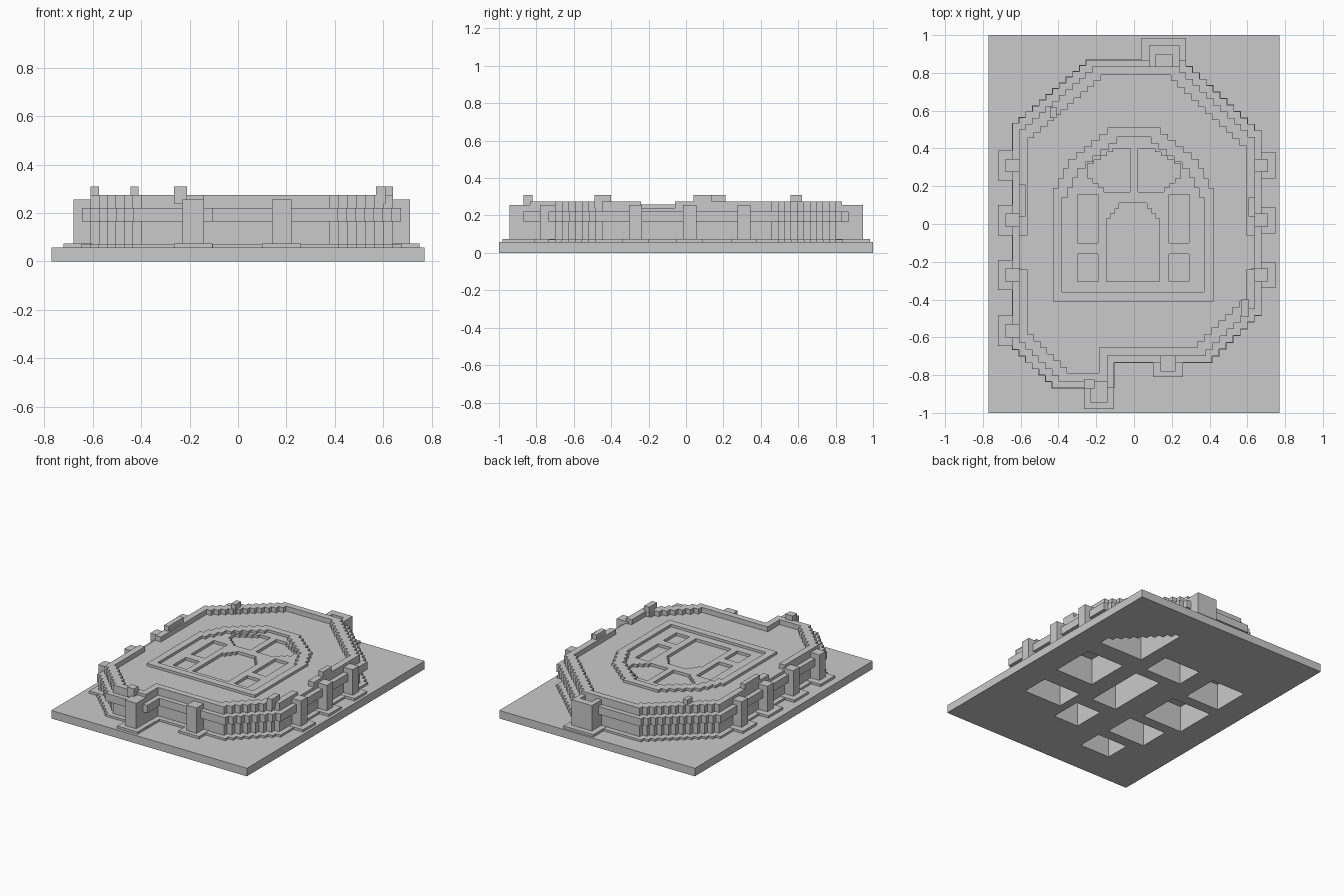
import bpy, bmesh

if "Cube" in bpy.data.objects:
    bpy.data.objects.remove(bpy.data.objects["Cube"], do_unlink=True)

GREY = (0.59, 0.59, 0.59, 1)
stone = bpy.data.materials.new("stone_grey")
stone.use_nodes = True
stone.diffuse_color = GREY
stone.node_tree.nodes["Principled BSDF"].inputs["Base Color"].default_value = GREY

ROOF, PARAPET, PILLAR = 0.24, 0.275, 0.255


def rect(x0, x1, y0, y1):
    return [(x0, y0), (x1, y0), (x1, y1), (x0, y1)]


def stair(p, q, n, x_first):
    """Stepped run of points from p to q."""
    dx, dy = (q[0] - p[0]) / n, (q[1] - p[1]) / n
    pts = [p]
    for i in range(n):
        x, y = pts[-1]
        pts += [(x + dx, y) if x_first else (x, y + dy), (x + dx, y + dy)]
    return pts


def sign(v):
    return 0 if abs(v) < 1e-6 else (1 if v > 0 else -1)


def offset(pts, d):
    """Grow a counter-clockwise right-angled outline by d."""
    out = []
    for i, (x, y) in enumerate(pts):
        (ax, ay), (bx, by) = pts[i - 1], pts[(i + 1) % len(pts)]
        nx = sign(sign(y - ay) + sign(by - y))
        ny = sign(sign(ax - x) + sign(x - bx))
        out.append((x + d * nx, y + d * ny))
    return out


def prism(name, outlines, z0, z1):
    bm = bmesh.new()
    for pts in outlines:
        face = bm.faces.new([bm.verts.new((x, y, z0)) for x, y in pts])
        up = bmesh.ops.extrude_face_region(bm, geom=[face])["geom"]
        verts = [g for g in up if isinstance(g, bmesh.types.BMVert)]
        bmesh.ops.translate(bm, verts=verts, vec=(0, 0, z1 - z0))
    bmesh.ops.recalc_face_normals(bm, faces=bm.faces)
    mesh = bpy.data.meshes.new(name)
    bm.to_mesh(mesh)
    bm.free()
    mesh.materials.append(stone)
    obj = bpy.data.objects.new(name, mesh)
    bpy.context.scene.collection.objects.link(obj)
    return obj


def carve(obj, outlines, z0, z1):
    """Cut prisms out of an object one by one and keep the plain mesh."""
    for pts in outlines:
        cutter = prism("cutter", [pts], z0, z1)
        cutter.hide_render = True
        mod = obj.modifiers.new("carve", "BOOLEAN")
        mod.operation, mod.solver, mod.object = "DIFFERENCE", "EXACT", cutter
        bpy.context.view_layer.update()
        graph = bpy.context.evaluated_depsgraph_get()
        mesh = bpy.data.meshes.new_from_object(obj.evaluated_get(graph))
        obj.modifiers.clear()
        obj.data = mesh
        bpy.data.objects.remove(cutter, do_unlink=True)


# Stepped outline of the fort wall
wall_line = [(-0.14, -0.835), (-0.14, -0.70)]
wall_line += stair((0.38, -0.70), (0.64, -0.45), 7, False)
wall_line += stair((0.64, 0.46), (0.24, 0.835), 11, True)
wall_line += stair((-0.22, 0.835), (-0.61, 0.50), 11, False)
wall_line += stair((-0.61, -0.63), (-0.40, -0.835), 6, True)

# Rooms open to the underside
rooms = [
    [(0.24, 0.36), (0.59, 0.36)] + stair((0.59, 0.40), (0.24, 0.76), 9, False),
    rect(0.28, 0.58, -0.10, 0.22), rect(0.26, 0.56, -0.45, -0.25),
    rect(0.0, 0.20, -0.58, -0.35), rect(-0.05, 0.15, -0.25, 0.20),
    rect(-0.16, 0.13, 0.28, 0.48), rect(-0.57, -0.30, 0.18, 0.45),
    rect(-0.57, -0.25, -0.20, 0.10), rect(-0.50, -0.20, -0.50, -0.28),
    rect(-0.42, -0.18, -0.76, -0.58),
]
base = prism("base_plate", [rect(-0.77, 0.77, -1, 1)], 0, 0.057)
footing = prism("footing", [offset(wall_line, 0.036)], 0.05, 0.072)
wall = prism("wall", [wall_line], 0.05, ROOF)
band = prism("wall_band", [offset(wall_line, 0.034)], 0.165, 0.22)
for layer in (base, footing, wall, band):
    carve(layer, rooms, -0.1, 0.19)

# Parapet ring with gaps on the long sides
parapet = prism("parapet", [wall_line], ROOF, PARAPET)
gaps = [rect(-0.7, -0.5, -0.24, -0.06), rect(0.5, 0.7, -0.24, -0.06)]
carve(parapet, [offset(wall_line, -0.045)] + gaps, 0.2, 0.3)

# Raised merlons
merlons = [rect(-0.61, -0.575, 0.04, 0.21), rect(0.605, 0.64, 0.04, 0.14),
           rect(-0.445, -0.41, 0.56, 0.62), rect(0.57, 0.61, -0.49, -0.40),
           rect(-0.265, -0.21, -0.87, -0.82)]
prism("merlons", merlons, ROOF, 0.31)

# Buttress pillars with wider feet
pillars, feet = [], []
for y in (0.31, 0.02, -0.27):
    pillars.append(rect(0.62, 0.71, y - 0.035, y + 0.035))
    feet.append(rect(0.62, 0.75, y - 0.07, y + 0.07))
for y in (0.31, 0.02, -0.27, -0.565):
    pillars.append(rect(-0.68, -0.60, y - 0.035, y + 0.035))
    feet.append(rect(-0.72, -0.60, y - 0.08, y + 0.08))
pillars += [rect(0.14, 0.22, -0.78, -0.68), rect(-0.23, -0.14, -0.945, -0.82)]
feet += [rect(0.10, 0.26, -0.81, -0.68), rect(-0.265, -0.105, -0.98, -0.78)]
feet.append(rect(0.04, 0.275, 0.80, 0.985))
prism("pillars", pillars, 0.05, PILLAR)
prism("pillar_feet", feet, 0.05, 0.074)

# Back turret with a small well
turret = prism("back_turret", [rect(0.08, 0.24, 0.81, 0.945)], 0.05, PILLAR)
carve(turret, [rect(0.115, 0.205, 0.835, 0.895)], 0.22, 0.3)

# Arched rim on the roof around the sunken courts
rim_line = [(-0.43, -0.41), (0.42, -0.41)]
rim_line += stair((0.42, 0.19), (0.345, 0.345), 3, True)
rim_line += stair((0.345, 0.345), (0.14, 0.51), 5, True)[1:]
rim_line += stair((-0.14, 0.51), (-0.35, 0.345), 5, False)
rim_line += stair((-0.35, 0.345), (-0.43, 0.19), 3, False)[1:]
rim = prism("court_rim", [rim_line], ROOF, 0.258)
carve(rim, [offset(rim_line, -0.05)], 0.2, 0.3)

courts = [
    [(-0.145, -0.305), (0.135, -0.305)] + stair((0.135, 0.03), (0.07, 0.11), 3, True)
    + stair((-0.08, 0.11), (-0.145, 0.03), 3, False)]
for x0, x1 in ((-0.30, -0.19), (0.185, 0.29)):
    courts += [rect(x0, x1, -0.305, -0.16), rect(x0, x1, -0.10, 0.155)]
for s in (-1, 1):
    half = [(0.022, 0.17), (0.022, 0.40)]
    half += stair((0.11, 0.40), (0.245, 0.32), 4, False)
    half += stair((0.245, 0.24), (0.16, 0.17), 3, True)
    courts.append([(s * x, y) for x, y in half])
carve(wall, courts, 0.205, 0.3)
